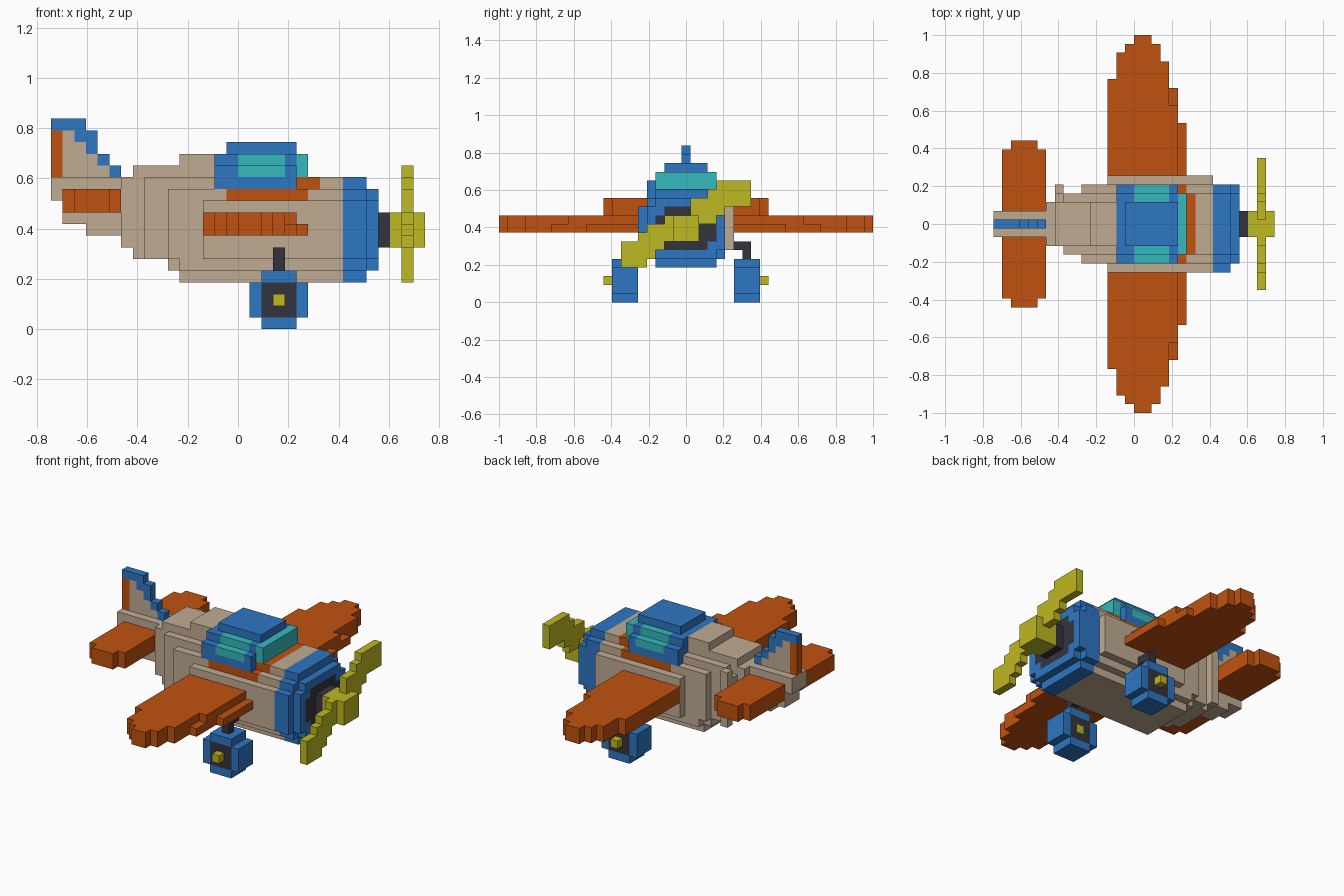
import bpy
import bmesh
import math
from mathutils import Vector

cube = bpy.data.objects.get("Cube")
if cube:
    bpy.data.objects.remove(cube, do_unlink=True)

V = 2 / 43          # block size
COLOURS = {
    "tan": (0.53, 0.41, 0.29), "blue": (0.027, 0.18, 0.55),
    "orange": (0.53, 0.084, 0.005), "yellow": (0.52, 0.48, 0.016),
    "turquoise": (0.037, 0.49, 0.51), "charcoal": (0.034, 0.034, 0.048),
}
MATS = {}
for name, rgb in COLOURS.items():
    m = bpy.data.materials.new(name)
    m.use_nodes = True
    m.diffuse_color = (*rgb, 1)
    m.node_tree.nodes["Principled BSDF"].inputs["Base Color"].default_value = (*rgb, 1)
    MATS[name] = m

# Block grid: x counts from the tail (0..32), y is measured from the centre, z from the ground.
cells = {}
parts = {}


def part(name, colour, *boxes):
    """Claim blocks for a part; later parts replace earlier ones."""
    parts[name] = colour
    for x0, x1, y0, y1, z0, z1 in boxes:
        for x in range(x0, x1):
            for y in range(round(y0 + 0.5), round(y1 + 0.5)):
                for z in range(z0, z1):
                    cells[x, y, z] = name


def wide(x0, x1, half, z0, z1):
    """Box centred across the model."""
    return (x0, x1, -half, half, z0, z1)


def pair(name, colour, *boxes):
    """The same part on the +y (left hand of flight) and -y sides."""
    part(name + "_a", colour, *boxes)
    part(name + "_b", colour, *[(a, b, -d, -c, e, f) for a, b, c, d, e, f in boxes])


# Fuselage, tapering to the tail
part("fuselage", "tan",
     wide(0, 6, 1.5, 11, 13), wide(1, 6, 1.5, 9, 13), wide(3, 6, 1.5, 8, 13),
     wide(6, 8, 2.5, 7, 13), wide(7, 8, 2.5, 6, 7), wide(8, 10, 3.5, 6, 13),
     wide(10, 25, 3.5, 5, 13), wide(10, 25, 4.5, 6, 12), wide(11, 25, 3.5, 4, 5),
     wide(11, 25, 4.5, 5, 12), wide(13, 25, 5.5, 6, 11),
     wide(7, 14, 2.5, 13, 14), wide(11, 14, 2.5, 14, 15),
     (7, 8, 3.5, 4.5, 6, 13), (7, 8, 2.5, 3.5, 7, 12))

# Engine cowl with dark intake
part("engine_cowl", "blue",
     wide(25, 27, 3.5, 4, 13), wide(25, 27, 4.5, 5, 12), (25, 27, -5.5, 4.5, 6, 11),
     wide(27, 28, 3.5, 5, 12), wide(27, 28, 4.5, 6, 11))
part("engine_intake", "charcoal",
     wide(27, 28, 2.5, 6, 11), wide(27, 28, 3.5, 7, 10), wide(28, 29, 1.5, 7, 10))

# Propeller blades step diagonally through the spinner
blade_rows = [(-7.5, -4.5), (-7.5, -3.5), (-7.5, -2.5), (-5.5, 1.5), (-4.5, 1.5),
              (-2.5, 3.5), (0.5, 4.5), (0.5, 7.5), (2.5, 7.5), (3.5, 7.5)]
part("propeller_blades", "yellow",
     *[(30, 31, a, b, 4 + i, 5 + i) for i, (a, b) in enumerate(blade_rows)])
part("spinner", "yellow", wide(29, 32, 1.5, 7, 10))

# Cockpit
part("cockpit_trim", "orange", wide(15, 22, 4.5, 11, 12), wide(21, 23, 3.5, 12, 13))
part("canopy_frame", "blue",
     wide(14, 21, 4.5, 12, 14), wide(14, 21, 3.5, 14, 15), wide(15, 21, 2.5, 15, 16))
pair("side_window", "turquoise", (16, 20, 3.5, 4.5, 13, 14), (16, 20, 2.5, 3.5, 13, 15))
part("windscreen", "turquoise", wide(21, 22, 3.5, 13, 15))

# Wings: each chordwise strip runs out to its own length
wing_lengths = {13: 16.5, 14: 19.5, 15: 20.5, 16: 21.5, 17: 21.5, 18: 20.5, 19: 18.5, 20: 13.5}
pair("wing", "orange",
     *[(x, x + 1, 5.5, y, 8, 10) for x, y in wing_lengths.items()],
     (20, 21, 5.5, 15.5, 8, 9), (21, 22, 5.5, 11.5, 8, 9))

# Tailplane and fin
pair("tailplane", "orange", (1, 6, 1.5, 8.5, 10, 12), (2, 5, 8.5, 9.5, 10, 12))
fin_tops = [18, 18, 18, 17, 15, 14]
part("fin_edge", "blue", *[wide(x, x + 1, 0.5, 13, t) for x, t in enumerate(fin_tops)])
part("fin_panel", "tan",
     *[wide(x, x + 1, 0.5, 13, t) for x, t in zip(range(1, 5), (17, 16, 15, 14))])
part("rudder", "orange", wide(0, 1, 0.5, 13, 17))

# Landing gear
pair("wheel", "blue", (17, 22, 5.5, 8.5, 1, 4), (18, 21, 5.5, 8.5, 0, 5))
pair("wheel_disc", "charcoal", (18, 21, 5.5, 6.5, 1, 4), (18, 21, 7.5, 8.5, 1, 4))
pair("wheel_hub", "yellow", (19, 20, 5.5, 9.5, 2, 3))
pair("gear_strut", "charcoal", (19, 20, 6.5, 7.5, 5, 7), (19, 20, 5.5, 7.5, 6, 7))

# Turn each part's exposed block sides into a mesh
for name, colour in parts.items():
    bm = bmesh.new()
    points = {}

    def vert(p):
        key = tuple(round(c * 2) for c in p)
        if key not in points:
            points[key] = bm.verts.new(((p.x - 16) * V, p.y * V, p.z * V))
        return points[key]

    for (x, y, z), owner in cells.items():
        if owner != name:
            continue
        centre = Vector((x + 0.5, y, z + 0.5))
        for axis in range(3):
            for sign in (-1, 1):
                n = Vector((0, 0, 0))
                n[axis] = sign
                if (x + int(n.x), y + int(n.y), z + int(n.z)) in cells:
                    continue
                u = Vector((0, 0, 0))
                u[(axis + 1) % 3] = 0.5
                w = n.cross(u)
                mid = centre + n * 0.5
                bm.faces.new([vert(mid + d) for d in (-u - w, u - w, u + w, w - u)])
    bmesh.ops.dissolve_limit(bm, angle_limit=math.radians(1),
                             verts=bm.verts[:], edges=bm.edges[:])
    mesh = bpy.data.meshes.new(name)
    bm.to_mesh(mesh)
    bm.free()
    mesh.materials.append(MATS[colour])
    bpy.context.collection.objects.link(bpy.data.objects.new(name, mesh))
